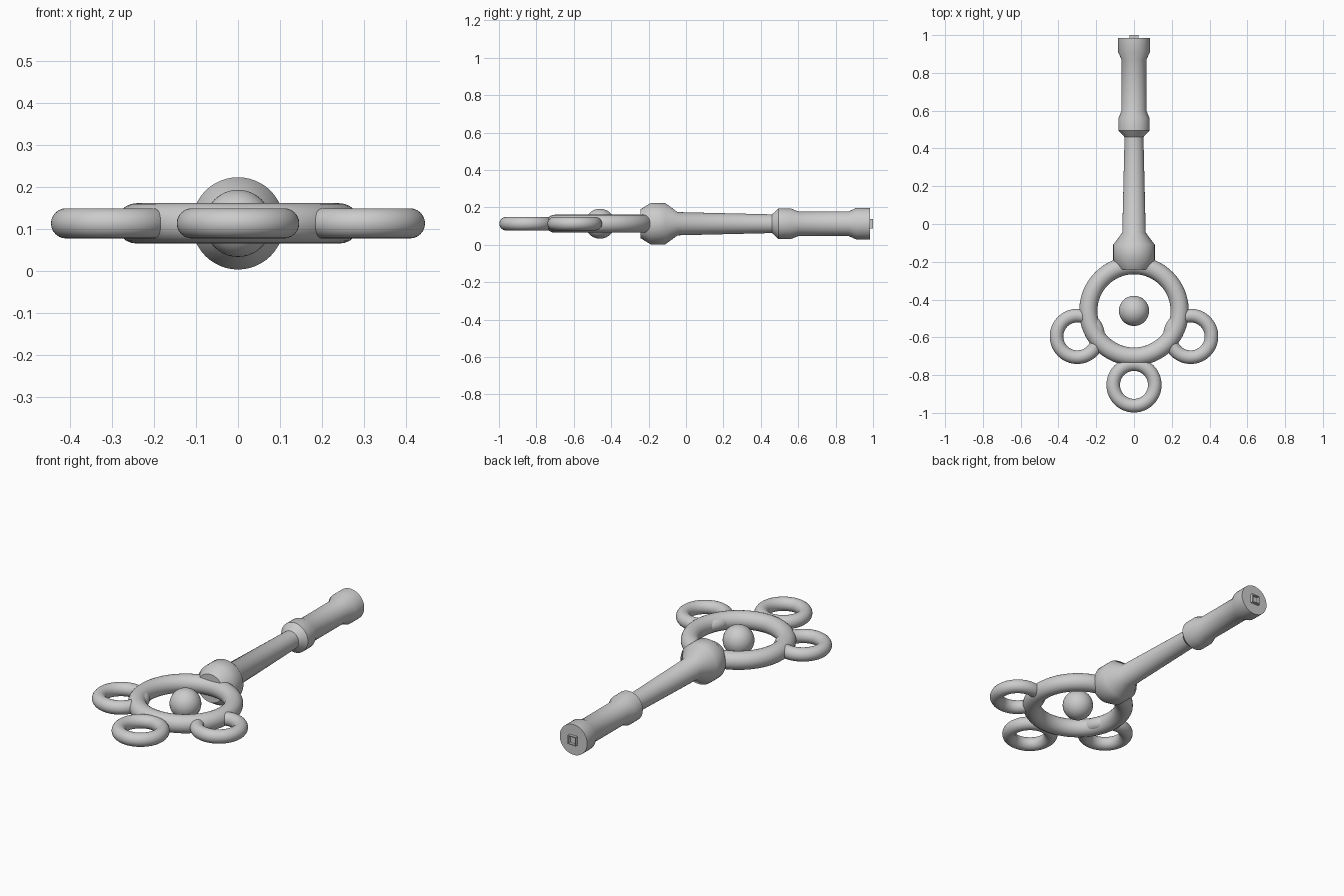
import bpy, bmesh, math
from mathutils import Matrix, Vector

if "Cube" in bpy.data.objects:
    bpy.data.objects.remove(bpy.data.objects["Cube"])

AXIS_Z = 0.113
RING_Y = -0.46

grey = bpy.data.materials.new("plain grey")
grey.use_nodes = True
colour = (0.6, 0.6, 0.6, 1)
grey.diffuse_color = colour
grey.node_tree.nodes["Principled BSDF"].inputs["Base Color"].default_value = colour


def finish(obj, name, angle=40):
    obj.name = name
    obj.data.materials.append(grey)
    bpy.ops.object.select_all(action="DESELECT")
    obj.select_set(True)
    bpy.context.view_layer.objects.active = obj
    bpy.ops.object.shade_smooth_by_angle(angle=math.radians(angle))


def ring(name, x, y, major, minor):
    bpy.ops.mesh.primitive_torus_add(location=(x, y, AXIS_Z), major_radius=major,
                                     minor_radius=minor, major_segments=64, minor_segments=24)
    finish(bpy.context.object, name)


def lathe(name, profile, steps=48):
    """Spin (y, radius) points around the long axis."""
    bm = bmesh.new()
    verts = [bm.verts.new((0, y, AXIS_Z + r)) for y, r in profile]
    edges = [bm.edges.new(pair) for pair in zip(verts, verts[1:])]
    bmesh.ops.spin(bm, geom=verts + edges, cent=(0, 0, AXIS_Z), axis=(0, 1, 0),
                   angle=math.tau, steps=steps)
    bmesh.ops.remove_doubles(bm, verts=bm.verts, dist=0.0002)
    bmesh.ops.recalc_face_normals(bm, faces=bm.faces)
    mesh = bpy.data.meshes.new(name)
    bm.to_mesh(mesh)
    bm.free()
    obj = bpy.data.objects.new(name, mesh)
    bpy.context.collection.objects.link(obj)
    finish(obj, name)


# Head: large ring, three small rings and the floating ball
ring("main_ring", 0, RING_Y, 0.242, 0.048)
ring("front_small_ring", 0, -0.852, 0.11, 0.036)
for side, label in ((1, "left"), (-1, "right")):
    ring(label + "_small_ring", side * 0.3, -0.595, 0.11, 0.036)
bpy.ops.mesh.primitive_uv_sphere_add(segments=32, ring_count=20, radius=0.08,
                                     location=(0, RING_Y, AXIS_Z))
finish(bpy.context.object, "centre_ball")

# Handle: collar, tapering shaft, middle band, grip and end cap
lathe("handle", [(-0.242, 0), (-0.242, 0.078), (-0.19, 0.11), (-0.11, 0.11),
                 (-0.045, 0.062), (0.46, 0.05), (0.495, 0.082), (0.56, 0.082),
                 (0.6, 0.066), (0.87, 0.066), (0.91, 0.084), (0.985, 0.084), (0.985, 0)])

# Small square frame on the end cap
for sign in (-1, 1):
    for label, offset, size in (("upright", (sign * 0.022, 0), (0.005, 0.018, 0.049)),
                                ("crossbar", (0, sign * 0.022), (0.049, 0.018, 0.005))):
        bpy.ops.mesh.primitive_cube_add(size=1, location=(offset[0], 0.991, AXIS_Z + offset[1]))
        bar = bpy.context.object
        bar.data.transform(Matrix.Diagonal(Vector((*size, 1))))
        finish(bar, "end_frame_" + label)
